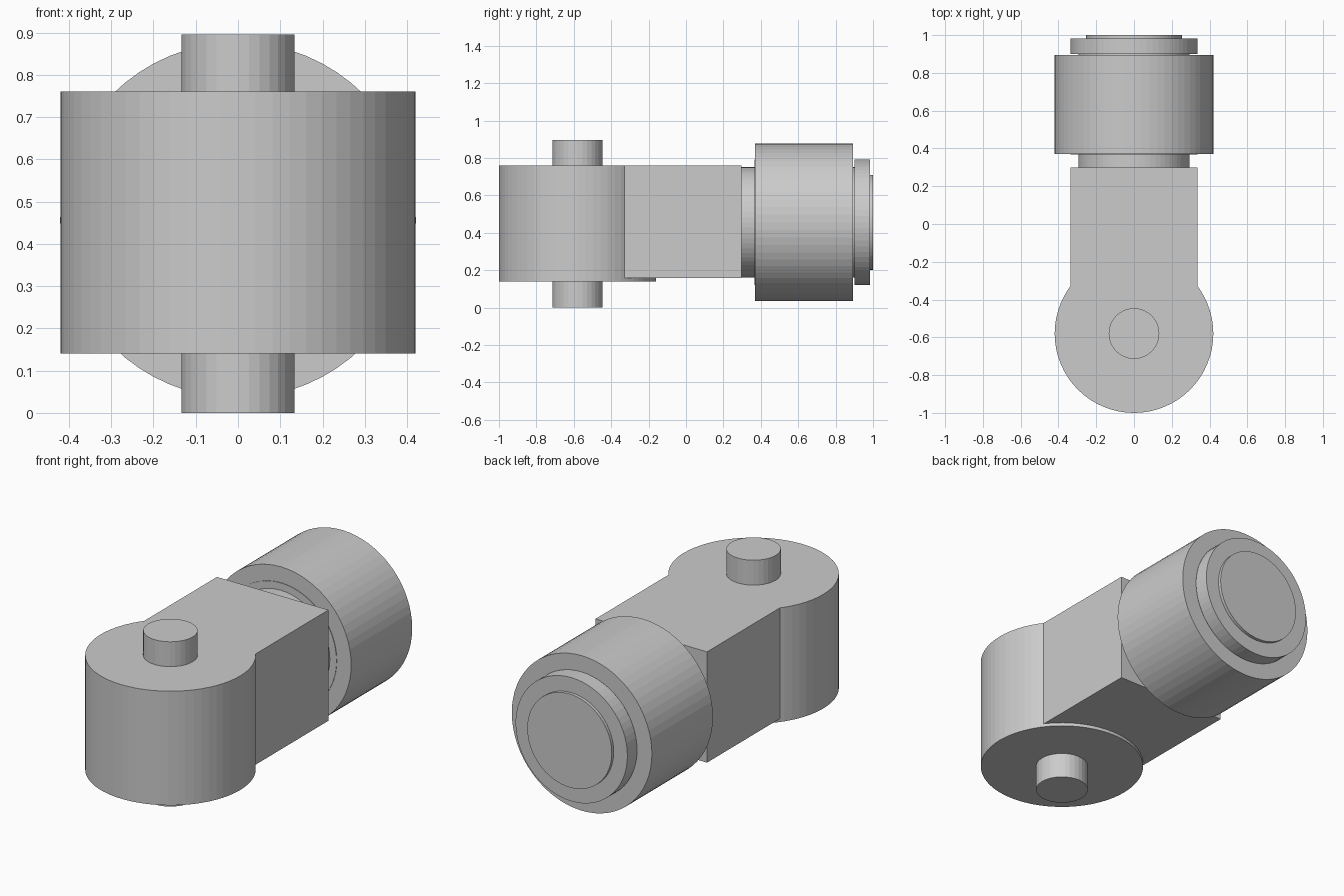
import bpy
import math

if "Cube" in bpy.data.objects:
    bpy.data.objects.remove(bpy.data.objects["Cube"])

DRUM_Z = 0.456   # height of the horizontal axis
PIVOT_Y = -0.58  # position of the vertical axis


def upright(name, radius, z0, z1, sides):
    bpy.ops.mesh.primitive_cylinder_add(
        vertices=sides, radius=radius, depth=z1 - z0,
        location=(0, PIVOT_Y, (z0 + z1) / 2))
    bpy.context.object.name = name


def lengthwise(name, radius, y0, y1, sides=64):
    bpy.ops.mesh.primitive_cylinder_add(
        vertices=sides, radius=radius, depth=y1 - y0,
        location=(0, (y0 + y1) / 2, DRUM_Z), rotation=(math.pi / 2, 0, 0))
    bpy.context.object.name = name


# Vertical pivot housing and the pin through it
upright("pivot_housing", 0.42, 0.14, 0.76, 64)
upright("pivot_pin", 0.134, 0.0, 0.895, 32)

# Square arm running back from the housing
bpy.ops.mesh.primitive_cube_add(size=1, location=(0, (PIVOT_Y + 0.298) / 2, 0.459))
arm = bpy.context.object
arm.name = "arm_block"
arm.scale = (0.67, 0.298 - PIVOT_Y, 0.602)

# Neck, drum, collar and end cap along the horizontal axis
lengthwise("neck", 0.295, 0.25, 0.92)
lengthwise("drum", 0.421, 0.37, 0.894)
lengthwise("inner_collar", 0.335, 0.367, 0.40)
lengthwise("rear_collar", 0.336, 0.90, 0.983)
lengthwise("end_cap", 0.254, 0.95, 1.0)
